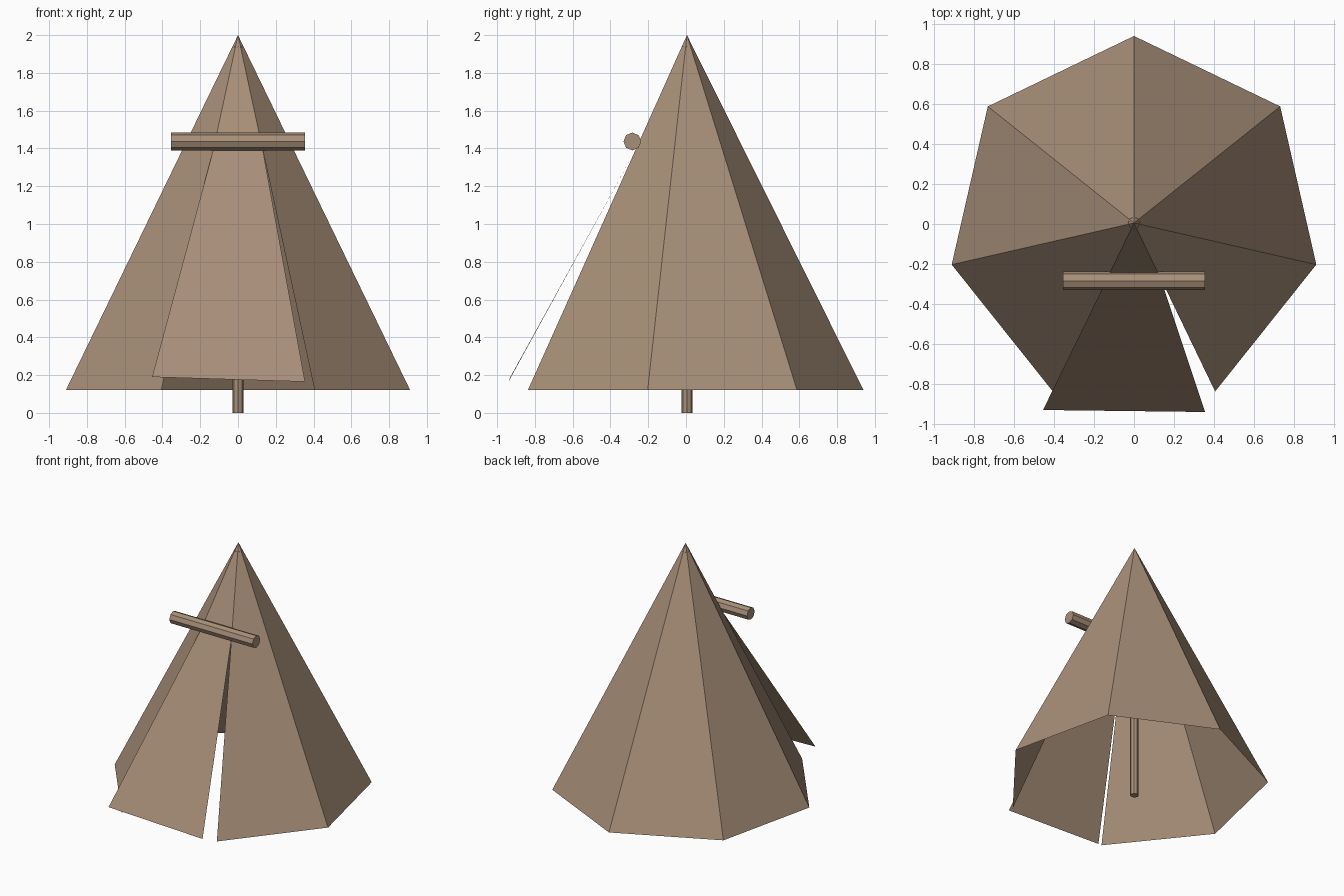
import bpy, bmesh, math
from mathutils import Vector

if "Cube" in bpy.data.objects:
    bpy.data.objects.remove(bpy.data.objects["Cube"])

canvas = bpy.data.materials.new("tan_canvas")
canvas.diffuse_color = (0.39, 0.275, 0.19, 1)
canvas.use_nodes = True
canvas.node_tree.nodes["Principled BSDF"].inputs["Base Color"].default_value = canvas.diffuse_color

CY, R, BASE_Z, TOP_Z, SIDES = 0.005, 0.935, 0.12, 2.0, 7


def make(name, verts, faces):
    me = bpy.data.meshes.new(name)
    me.from_pydata([tuple(v) for v in verts], [], faces)
    me.materials.append(canvas)
    ob = bpy.data.objects.new(name, me)
    bpy.context.collection.objects.link(ob)
    return ob


def rod(name, radius, length, loc, rot=(0, 0, 0)):
    bpy.ops.mesh.primitive_cylinder_add(vertices=8, radius=radius, depth=length,
                                        location=loc, rotation=rot)
    ob = bpy.context.object
    ob.name = name
    ob.data.materials.append(canvas)


# Seven-sided canvas shell; first and last ring corners border the front doorway
apex = Vector((0, CY, TOP_Z))
ring = []
for k in range(SIDES):
    a = -math.pi / 2 + (k + 0.5) * math.tau / SIDES
    ring.append(Vector((R * math.cos(a), CY + R * math.sin(a), BASE_Z)))
t = (TOP_Z - 1.39) / (TOP_Z - BASE_Z)
hinge_r = apex.lerp(ring[0], t)
hinge_l = apex.lerp(ring[-1], t)
n = SIDES
verts = ring + [apex, hinge_l, hinge_r]
faces = [(k, k + 1, n) for k in range(1, n - 2)]
faces += [(0, 1, n, n + 2), (n - 2, n - 1, n + 1, n), (n, n + 1, n + 2)]
make("tent_shell", verts, faces)

# Door flap swung outward, slightly twisted
make("door_flap", [hinge_l, (-0.455, -0.93, 0.19), (0.355, -0.94, 0.165), hinge_r],
     [(0, 1, 2, 3)])

# Crossbar over the door and centre pole
rod("door_crossbar", 0.047, 0.71, (0, -0.284, 1.437), (0, math.pi / 2, 0))
rod("centre_pole", 0.03, 1.94, (0, CY, 0.97))
